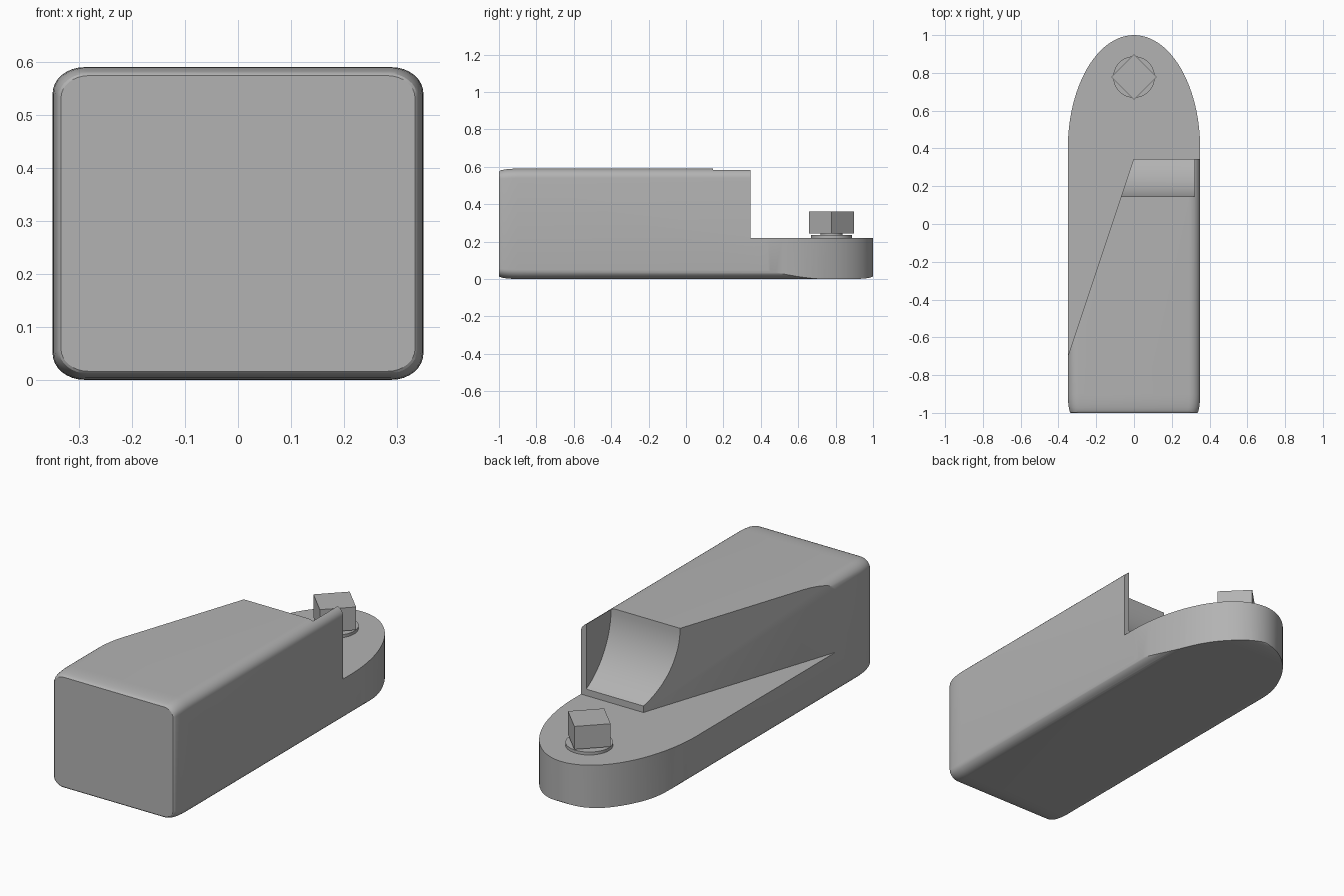
import bpy
import bmesh
from math import sin, cos, pi, radians

cube = bpy.data.objects.get("Cube")
if cube:
    bpy.data.objects.remove(cube, do_unlink=True)

grey = bpy.data.materials.new("plain_grey")
grey.use_nodes = True
COLOUR = (0.45, 0.45, 0.45, 1)
grey.diffuse_color = COLOUR
grey.node_tree.nodes["Principled BSDF"].inputs["Base Color"].default_value = COLOUR


def loft(name, rings):
    """Skin a list of equal-length point rings into a closed solid."""
    bm = bmesh.new()
    loops = [[bm.verts.new(p) for p in ring] for ring in rings]
    n = len(loops[0])
    for a, b in zip(loops, loops[1:]):
        for i in range(n):
            j = (i + 1) % n
            bm.faces.new((a[i], a[j], b[j], b[i]))
    bm.faces.new(loops[0])
    bm.faces.new(loops[-1])
    bmesh.ops.recalc_face_normals(bm, faces=bm.faces[:])
    mesh = bpy.data.meshes.new(name)
    bm.to_mesh(mesh)
    bm.free()
    obj = bpy.data.objects.new(name, mesh)
    bpy.context.collection.objects.link(obj)
    mesh.materials.append(grey)
    return obj


def prism_z(name, outline, low, high):
    return loft(name, [[(x, y, z) for x, y in outline] for z in (low, high)])


def prism_x(name, outline, low, high):
    return loft(name, [[(x, y, z) for y, z in outline] for x in (low, high)])


def activate(obj):
    bpy.ops.object.select_all(action='DESELECT')
    obj.select_set(True)
    bpy.context.view_layer.objects.active = obj


def carve(target, cutter, operation='DIFFERENCE'):
    mod = target.modifiers.new("carve", 'BOOLEAN')
    mod.operation = operation
    mod.solver = 'EXACT'
    mod.object = cutter
    activate(target)
    bpy.ops.object.modifier_apply(modifier=mod.name)
    bpy.data.objects.remove(cutter, do_unlink=True)


def smooth(obj):
    activate(obj)
    bpy.ops.object.shade_smooth_by_angle(angle=radians(30))


W, TOP, PLATE, BACK = 0.35, 0.59, 0.22, 0.345


def body_ring(y, inset):
    """Rounded rectangle across the body."""
    rx, rz, steps = 0.06 - inset / 2, 0.05 - inset / 2, 8
    w, h = W - inset, TOP / 2 - inset
    ring = []
    for q, (sx, sz) in enumerate(((1, 1), (-1, 1), (-1, -1), (1, -1))):
        for k in range(steps + 1):
            a = (q + k / steps) * pi / 2
            ring.append((sx * (w - rx) + rx * cos(a), y,
                         TOP / 2 + sz * (h - rz) + rz * sin(a)))
    return ring


# Rounded block with softened ends
ends = [(-1 + 0.1 * (1 - cos(t)), 0.016 * (1 - sin(t)))
        for t in [i * pi / 12 for i in range(7)]]
stations = ends + [(-y, inset) for y, inset in reversed(ends)]
body = loft("body", [body_ring(y, inset) for y, inset in stations])

# Oval rear outline
arc = [(0.3503 * cos(i * pi / 48), 0.4 + 0.6 * sin(i * pi / 48)) for i in range(49)]
outline = [(-0.4, 0.4), (-0.4, -1.2), (0.4, -1.2), (0.4, 0.4)] + arc
carve(body, prism_z("oval_cutter", outline, -0.2, 0.9), 'INTERSECT')

# Low rear plate
carve(body, prism_z("rear_cutter", [(-0.6, BACK), (0.6, BACK), (0.6, 1.3), (-0.6, 1.3)],
                    PLATE, 0.9))

# Slanted side cut
carve(body, prism_z("side_cutter", [(-0.4, -0.85), (0.05, 0.5), (-0.6, 0.5), (-0.6, -0.85)],
                    PLATE, 0.9))

# Concave ramp that leaves a thin wall on one side
R = 0.384
ramp = [(0.145 + R * (1 - cos(a)), TOP - R * sin(a))
        for a in [radians(63) * i / 16 for i in range(17)]]
carve(body, prism_x("ramp_cutter", ramp + [(0.6, ramp[-1][1]), (0.6, 0.9), (0.145, 0.9)],
                    -0.6, 0.32))
smooth(body)


# Bolt on the rear plate
def post(name, radius, low, high, sides):
    ring = [(radius * cos(2 * pi * i / sides), 0.778 + radius * sin(2 * pi * i / sides))
            for i in range(sides)]
    return prism_z(name, ring, low, high)


smooth(post("bolt_washer", 0.11, PLATE - 0.01, 0.235, 48))
smooth(post("bolt_shank", 0.06, PLATE, 0.26, 32))
post("bolt_head", 0.12, 0.243, 0.36, 4)
